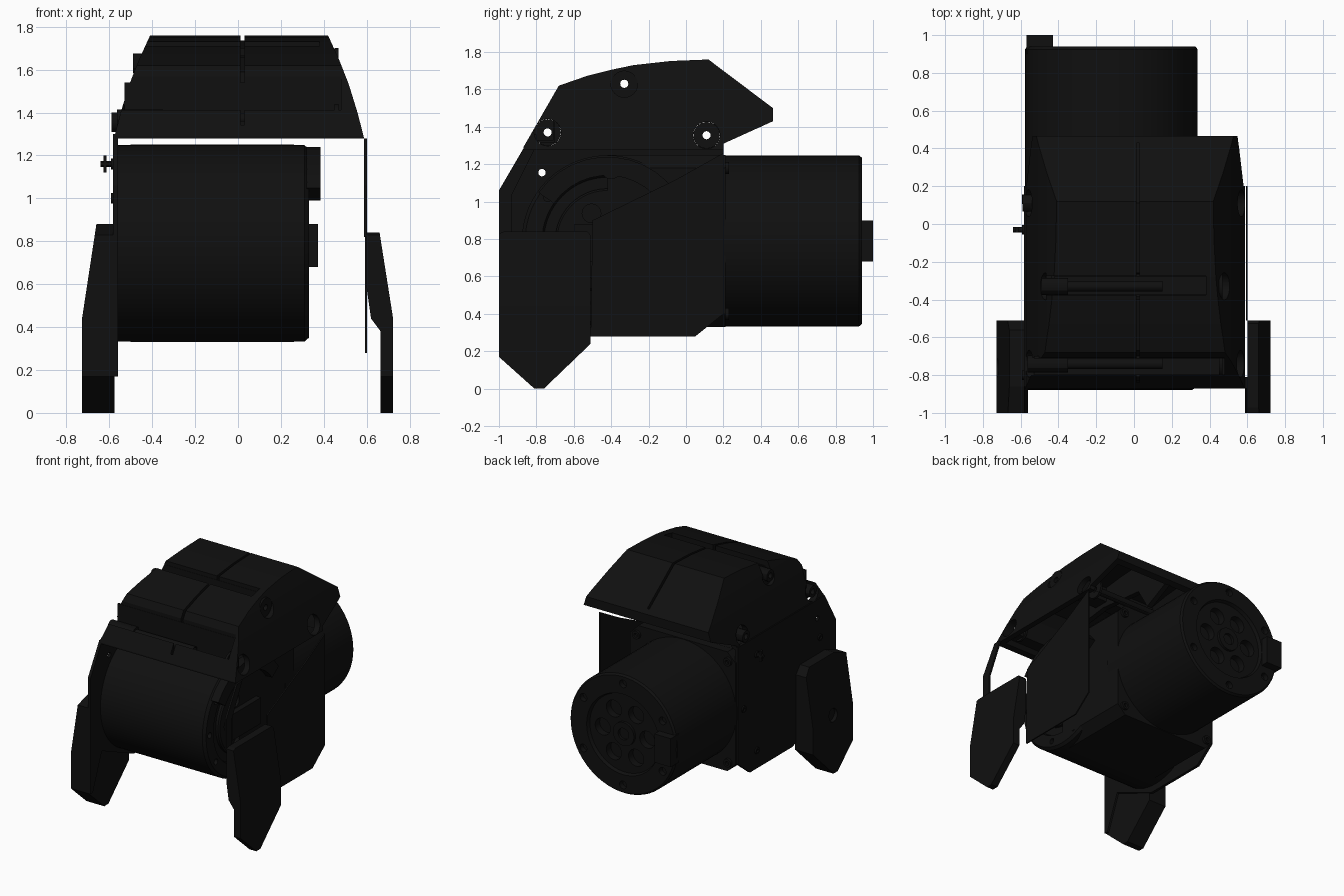
import bpy, bmesh
from math import sin, cos, pi, radians

if "Cube" in bpy.data.objects:
    bpy.data.objects.remove(bpy.data.objects["Cube"])

black = bpy.data.materials.new("black_finish")
black.diffuse_color = (0.005, 0.005, 0.005, 1)
black.use_nodes = True
black.node_tree.nodes["Principled BSDF"].inputs["Base Color"].default_value = black.diffuse_color


def place(axis, p, q, t):
    """Profile coordinates (p, q) at distance t along an axis."""
    return {'x': (t, p, q), 'y': (p, t, q), 'z': (p, q, t)}[axis]


def finish(name, bm, smooth=False):
    bmesh.ops.remove_doubles(bm, verts=bm.verts, dist=1e-5)
    bmesh.ops.recalc_face_normals(bm, faces=bm.faces)
    me = bpy.data.meshes.new(name)
    bm.to_mesh(me)
    bm.free()
    ob = bpy.data.objects.new(name, me)
    bpy.context.collection.objects.link(ob)
    me.materials.append(black)
    if smooth:
        shade(ob)
    return ob


def select(ob):
    bpy.ops.object.select_all(action='DESELECT')
    ob.select_set(True)
    bpy.context.view_layer.objects.active = ob


def shade(ob):
    select(ob)
    bpy.ops.object.shade_smooth_by_angle(angle=radians(30))


def prism(name, pts, axis, a, b):
    bm = bmesh.new()
    lo = [bm.verts.new(place(axis, p, q, a)) for p, q in pts]
    hi = [bm.verts.new(place(axis, p, q, b)) for p, q in pts]
    bm.faces.new(lo)
    bm.faces.new(hi)
    n = len(pts)
    for i in range(n):
        j = (i + 1) % n
        bm.faces.new((lo[i], lo[j], hi[j], hi[i]))
    return finish(name, bm)


def box(name, x, y, z):
    return prism(name, [(x[0], y[0]), (x[1], y[0]), (x[1], y[1]), (x[0], y[1])], 'z', *z)


def lathe(name, axis, c, prof, n=64):
    """Spin (radius, distance) points about an axis through c."""
    bm = bmesh.new()
    rings = []
    for r, t in prof:
        if r == 0:
            rings.append([bm.verts.new(place(axis, c[0], c[1], t))] * n)
        else:
            rings.append([bm.verts.new(place(axis, c[0] + r * cos(2 * pi * i / n),
                                             c[1] + r * sin(2 * pi * i / n), t)) for i in range(n)])
    for A, B in zip(rings, rings[1:]):
        for i in range(n):
            j = (i + 1) % n
            bm.faces.new(list(dict.fromkeys((A[i], A[j], B[j], B[i]))))
    return finish(name, bm, True)


def cyl(name, axis, c, r, a, b, n=24):
    return lathe(name, axis, c, [(0, a), (r, a), (r, b), (0, b)], n)


def tube(name, axis, c, r, ri, a, b, n=24):
    return lathe(name, axis, c, [(ri, a), (r, a), (r, b), (ri, b), (ri, a)], n)


def boolean(ob, cutters, op='DIFFERENCE'):
    for cut in cutters:
        m = ob.modifiers.new("cut", 'BOOLEAN')
        m.operation, m.object, m.solver = op, cut, 'EXACT'
        select(ob)
        bpy.ops.object.modifier_apply(modifier=m.name)
        bpy.data.objects.remove(cut)
    return ob


def around(c, r, n, start=0):
    return [(c[0] + r * cos(start + 2 * pi * i / n), c[1] + r * sin(start + 2 * pi * i / n)) for i in range(n)]


# Rear motor, axis along y, with pocketed end face
RC = (-.12, .79)
rear = lathe("rear_motor", 'y', RC, [(0, .1), (.457, .1), (.457, .925), (.445, .94), (.31, .94),
                                     (.30, .915), (0, .915)])
boolean(rear, [cyl("c", 'y', p, .065, .86, 1) for p in around(RC, .19, 6)]
        + [cyl("c", 'y', p, .03, .9, 1, 16) for p in around(RC, .39, 6, pi / 6)])
shade(rear)
tube("rear_motor_hub", 'y', RC, .09, .045, .9, .935, 32)
box("rear_connector", (-.57, -.43), (.9, 1.0), (.68, .90))

# Front motor, axis along x, with output disc on the right end
FC = (-.42, .79)
front = lathe("front_motor", 'x', FC, [(0, -.57), (.458, -.57), (.458, .31), (.44, .33),
                                       (.35, .33), (.34, .30), (0, .30)])
boolean(front, [cyl("c", 'x', p, .022, .3, .4, 16) for p in around(FC, .395, 10)])
shade(front)
disc = lathe("output_disc", 'x', FC, [(0, .28), (.28, .28), (.28, .32), (.27, .33), (0, .33)], 48)
boolean(disc, [cyl("c", 'x', p, .05, .29, .4) for p in around(FC, .17, 6)])
shade(disc)
arc = [radians(35 + 10 * i) for i in range(12)]
prism("end_cap_arc", [(FC[0] + .45 * cos(a), FC[1] + .45 * sin(a)) for a in arc]
      + [(FC[0] + .35 * cos(a), FC[1] + .35 * sin(a)) for a in reversed(arc)], 'x', .32, .385)
tube("end_cap_boss", 'x', (-.4, 1.17), .05, .022, .32, .385)
box("end_cap_bar", (.31, .373), (-.6, -.25), (.68, .88))

# Housing that joins both motors, with a bolted square flange
c, z0, z1 = .07, .33, 1.25
square = [(-.57 + c, z0), (.33 - c, z0), (.33, z0 + c), (.33, z1 - c), (.33 - c, z1),
          (-.57 + c, z1), (-.57, z1 - c), (-.57, z0 + c)]
prism("housing", square, 'y', -.42, .17)
prism("rear_flange", [(x, z) for x, z in square], 'y', .16, .21)
for i, p in enumerate([(-.51, .40), (.27, .40), (-.51, 1.18), (.27, 1.18)]):
    tube(f"flange_bolt_{i}", 'y', p, .032, .015, .2, .23, 16)

# Side plates, plus the slim front strut on the right
left_plate = prism("left_plate", [(-1, .17), (-.97, .17), (-.86, .45), (-.47, .28), (.05, .28), (.2, .4),
                                  (.2, 1.3), (-.86, 1.3), (-1, 1.06)], 'x', -.582, -.56)
boolean(left_plate, [cyl("c", 'x', (-.77, 1.155), .02, -.7, -.5, 16)])
prism("right_plate", [(-.51, .28), (.05, .28), (.2, .4), (.2, 1.26), (-.05, 1.12), (-.5, .9)], 'x', .592, .602)
prism("right_front_strut", [(-1, .82), (-.93, .82), (-.93, 1.04), (-.81, 1.28), (-.87, 1.28), (-1, 1.06)],
      'x', .588, .602)
for i, (y, z) in enumerate([(-.03, 1.16), (-.03, .42), (-.8, 1.0), (.13, .8)]):
    tube(f"left_bolt_{i}", 'x', (y, z), .025, .012, -.592, -.575, 16)
cyl("left_cable_pin", 'x', (-.03, 1.16), .014, -.64, -.57, 12)
box("left_cable_plug", (-.628, -.612), (-.045, -.015), (1.12, 1.2))

# Lower fins: side outline intersected with a tapered front outline
fin_side = [(-1, .17), (-.81, 0), (-.76, 0), (-.51, .24), (-.51, .82), (-.56, .88), (-.86, .88), (-1, .83)]
taper_l = [(-.575, -.1), (-.727, -.1), (-.727, .44), (-.66, .88), (-.575, .88)]
taper_r = [(.6, .84), (.66, .84), (.723, .44), (.723, -.1), (.665, -.1), (.665, .38), (.62, .44), (.6, .58)]
for name, taper, s in (("left_fin", taper_l, -1), ("right_fin", taper_r, 1)):
    fin = prism(name, fin_side, 'x', s * .5, s * .8)
    boolean(fin, [prism("c", taper, 'y', -1.2, -.3)], 'INTERSECT')
    if s < 0:
        boolean(fin, [cyl("c", 'x', (-.76, .45), .05, s * .7, s * .8)])


# Top cover: hollow shell with sloping, slightly curved sides
def cover_solid(name, bottom):
    side = [(-.87, bottom), (-.87, 1.29), (-.68, 1.62), (-.53, 1.672), (-.4, 1.705), (-.28, 1.73), (-.08, 1.752),
            (.12, 1.76), (.465, 1.5), (.465, 1.43), (.2, 1.31), (.2, bottom)]
    half = [(.588, 1.28), (.557, 1.4), (.517, 1.53), (.47, 1.65), (.415, 1.77)]
    ends = [(.6, 1.1)] + half + [(-x + .01, z) for x, z in reversed(half)] + [(-.6, 1.1)]
    ob = prism(name, side, 'x', -.8, .8)
    return boolean(ob, [prism("c", ends, 'y', -1.2, .8)], 'INTERSECT')


cover = cover_solid("top_cover", 1.28)
inner = cover_solid("c", 1.15)
for v in inner.data.vertices:
    v.co.x *= .94
    v.co.y = -.2 + (v.co.y + .2) * .94
    v.co.z -= .04
boolean(cover, [inner])
rods = [(-.33, 1.63), (-.74, 1.37), (.11, 1.355)]
boolean(cover, [box("c", (-.7, .38), (-.375, -.275), (1.60, 1.9)),       # rear rod slot
                box("c", (-.7, .48), (-.80, -.71), (1.33, 1.6)),         # front rod slot
                prism("c", [(.012, 1.2), (.03, 1.2), (.03, 1.9), (.012, 1.9)], 'y', -.84, .43)])
boolean(cover, [cyl("c", 'x', p, .072, s * .465, s * .8) for p in rods for s in (-1, 1)])
boolean(cover, [cyl("c", 'x', p, .024, -.8, .8) for p in rods])

# Channels that form the slot floors, seen from above and inside the cover
for name, (y0, y1), zf, (ta, tb), (xa, xb) in (
        ("rear_slot_channel", (-.385, -.265), 1.575, (1.665, 1.70), (-.42, .39)),
        ("front_slot_channel", (-.81, -.70), 1.315, (1.36, 1.54), (-.53, .5))):
    t = .012
    prism(name, [(y0, zf), (y1, zf), (y1, tb), (y1 - t, tb), (y1 - t, zf + t),
                 (y0 + t, zf + t), (y0 + t, ta), (y0, ta)], 'x', xa, xb)

# Rib closing the centre gap, and the tubular rods
rib = prism("cover_centre_rib", [(-.83, 1.29), (-.67, 1.59), (-.4, 1.66), (-.38, 1.575), (-.27, 1.575), (-.26, 1.70),
                                 (.11, 1.735), (.44, 1.49), (.44, 1.45), (.2, 1.33), (.1, 1.5), (-.3, 1.54),
                                 (-.6, 1.5), (-.76, 1.29)], 'x', 0, .042)
boolean(rib, [box("c", (-.1, .1), (-.805, -.705), (1.31, 1.7))])
for i, p in enumerate(rods):
    left = (-.49, -.565, -.59)[i]
    tube(f"cover_rod_{i}", 'x', p, .028, .022, -.4, (.15, .15, .46)[i])
    tube(f"cover_rod_head_{i}", 'x', p, .045, .022, left, -.35, 12)
    tube(f"cover_rod_seat_{i}", 'x', p, .071, .022, .45, .468)
